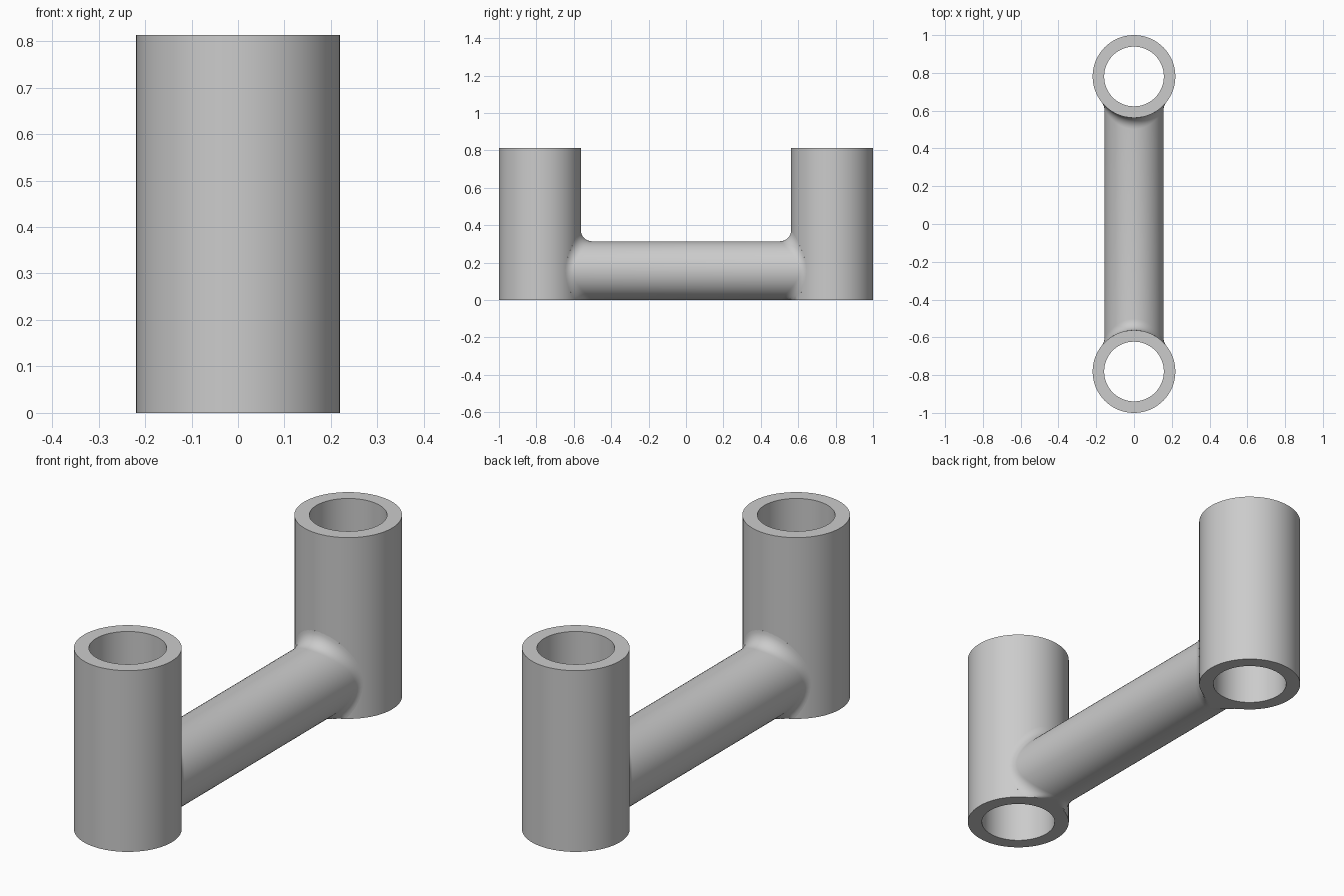
import bpy, bmesh
from math import sin, cos, sqrt, pi

if "Cube" in bpy.data.objects:
    bpy.data.objects.remove(bpy.data.objects["Cube"], do_unlink=True)

TUBE_R, HOLE_R, HEIGHT = 0.219, 0.158, 0.813
TUBE_Y = 1 - TUBE_R
BAR_R, FILLET = 0.157, 0.06
SIDES, STEPS = 64, 8

grey = bpy.data.materials.new("light grey")
grey.use_nodes = True
colour = (0.6, 0.6, 0.6, 1)
grey.diffuse_color = colour
grey.node_tree.nodes["Principled BSDF"].inputs["Base Color"].default_value = colour


def loft(name, rows, wrap):
    """Skin equal-length closed rows of points; wrap joins last row to first."""
    bm = bmesh.new()
    rings = [[bm.verts.new(p) for p in row] for row in rows]
    pairs = list(zip(rings, rings[1:]))
    if wrap:
        pairs.append((rings[-1], rings[0]))
    for a, b in pairs:
        for i in range(SIDES):
            j = (i + 1) % SIDES
            bm.faces.new((a[i], a[j], b[j], b[i]))
    bmesh.ops.dissolve_degenerate(bm, dist=1e-5, edges=bm.edges[:])
    bmesh.ops.recalc_face_normals(bm, faces=bm.faces[:])
    mesh = bpy.data.meshes.new(name)
    bm.to_mesh(mesh)
    bm.free()
    mesh.materials.append(grey)
    obj = bpy.data.objects.new(name, mesh)
    bpy.context.collection.objects.link(obj)
    bpy.ops.object.select_all(action="DESELECT")
    obj.select_set(True)
    bpy.context.view_layer.objects.active = obj
    bpy.ops.object.shade_smooth_by_angle(angle=pi / 6)


# Upright open tubes
angles = [2 * pi * i / SIDES for i in range(SIDES)]
for name, y in (("front_tube", -TUBE_Y), ("back_tube", TUBE_Y)):
    profile = [(TUBE_R, 0), (TUBE_R, HEIGHT), (HOLE_R, HEIGHT), (HOLE_R, 0)]
    loft(name, [[(r * cos(a), y + r * sin(a), z) for a in angles]
                for r, z in profile], True)


# Bar with rolling-ball fillets where it meets the tubes, cut flat at the base
def fillet_point(a, t):
    """Point on the back fillet: t = 0 touches the bar, t = 1 the tube."""
    reach = BAR_R + FILLET
    cx, cz = reach * sin(a), BAR_R + reach * cos(a)
    depth = sqrt((TUBE_R + FILLET) ** 2 - cx ** 2)
    to_bar = (-sin(a), 0, -cos(a))
    to_tube = (-cx / (TUBE_R + FILLET), depth / (TUBE_R + FILLET), 0)
    dot = sum(p * q for p, q in zip(to_bar, to_tube))
    side = [q - dot * p for p, q in zip(to_bar, to_tube)]
    size = sqrt(1 - dot * dot)
    angle = t * (pi / 2 - math_asin(dot))
    d = [p * cos(angle) + q / size * sin(angle) for p, q in zip(to_bar, side)]
    return (cx + FILLET * d[0], TUBE_Y - depth + FILLET * d[1],
            max(0, cz + FILLET * d[2]))


def math_asin(v):
    from math import asin
    return asin(v)


back = [[fillet_point(a, s / STEPS) for a in angles] for s in range(STEPS + 1)]
# Hidden end tucked inside the tube wall
back.append([(x * 0.95, TUBE_Y + (y - TUBE_Y) * 0.95, z) for x, y, z in back[-1]])
front = [[(x, -y, z) for x, y, z in row] for row in reversed(back)]
loft("connecting_bar", front + back, False)
